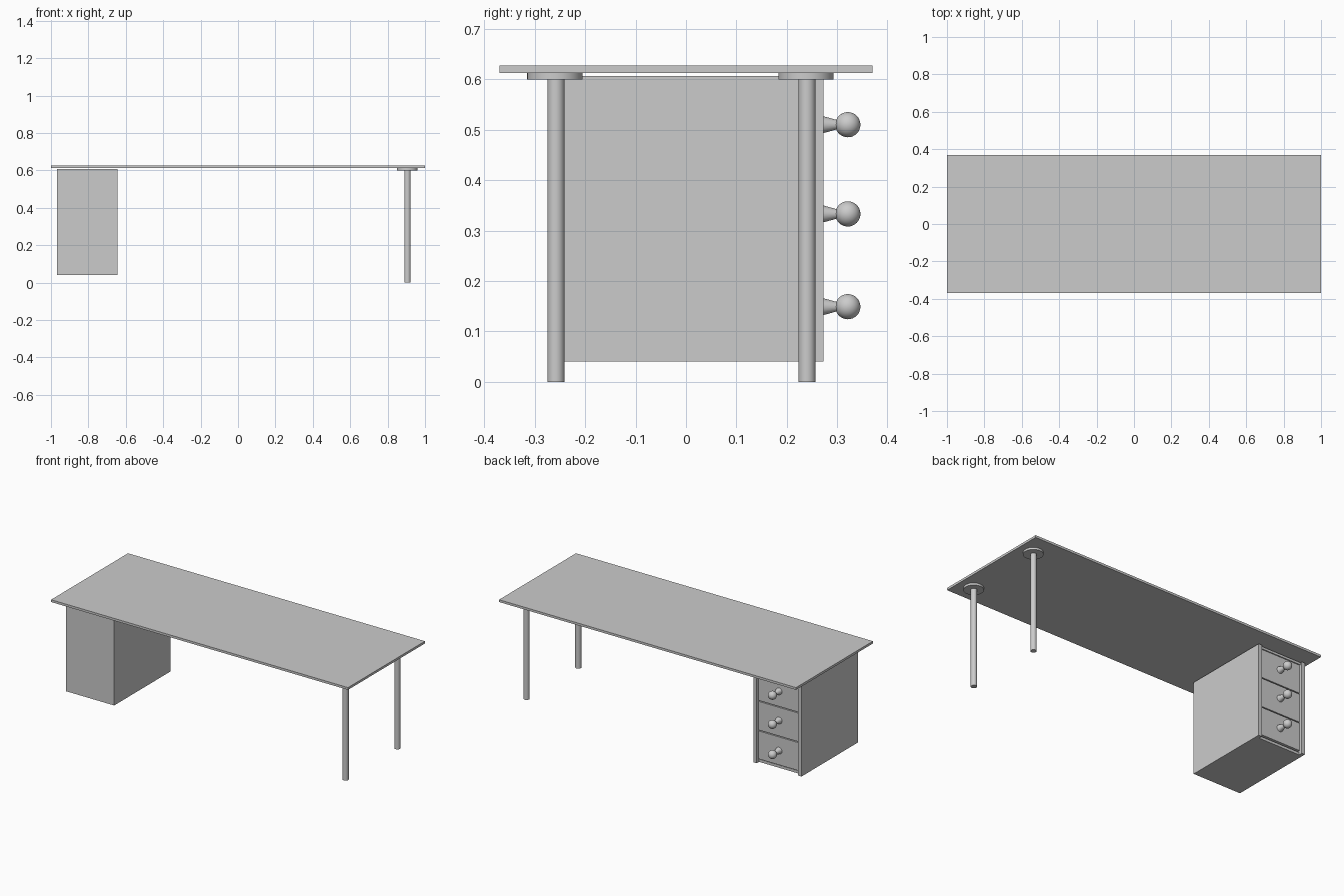
import bpy
from math import pi

if "Cube" in bpy.data.objects:
    bpy.data.objects.remove(bpy.data.objects["Cube"])


def box(name, x0, x1, y0, y1, z0, z1):
    bpy.ops.mesh.primitive_cube_add(size=1, location=((x0 + x1) / 2, (y0 + y1) / 2, (z0 + z1) / 2))
    ob = bpy.context.object
    ob.name = name
    ob.scale = (x1 - x0, y1 - y0, z1 - z0)
    bpy.ops.object.transform_apply(location=False, rotation=False, scale=True)
    return ob


def smooth(name):
    bpy.context.object.name = name
    bpy.ops.object.shade_smooth_by_angle(angle=0.6)


def cylinder(name, x, y, z0, z1, r):
    bpy.ops.mesh.primitive_cylinder_add(vertices=32, radius=r, depth=z1 - z0, location=(x, y, (z0 + z1) / 2))
    smooth(name)


# Desk top
box("desk_top", -1, 1, -0.37, 0.37, 0.613, 0.627)

# Round legs with mounting plates
for side, y in (("front", -0.258), ("back", 0.24)):
    cylinder(side + "_leg", 0.906, y, 0, 0.602, 0.017)
    cylinder(side + "_leg_plate", 0.906, y - 0.002, 0.6, 0.613, 0.055)

# Cabinet carcass
XL, XR, T = -0.969, -0.645, 0.022
YF, YB = -0.27, 0.273
box("cabinet_left_side", XL, XL + T, YF, YB, 0.04, 0.607)
box("cabinet_right_side", XR - T, XR, YF, YB, 0.04, 0.607)
box("cabinet_top", XL + T, XR - T, YF, 0.262, 0.593, 0.607)
box("cabinet_bottom", XL + T, XR - T, YF, 0.25, 0.04, 0.056)
box("cabinet_rear_panel", XL + T, XR - T, YF, YF + 0.015, 0.056, 0.593)

# Drawers with ball knobs on tapered stems
cx = (XL + XR) / 2
for i, (z0, z1, zk) in enumerate(((0.062, 0.232, 0.149), (0.238, 0.412, 0.333), (0.418, 0.591, 0.51))):
    box(f"drawer_{i + 1}", XL + T + 0.002, XR - T - 0.002, YF + 0.02, 0.258, z0, z1)
    bpy.ops.mesh.primitive_cone_add(vertices=24, radius1=0.021, radius2=0.008, depth=0.047,
                                    location=(cx, 0.2805, zk), rotation=(-pi / 2, 0, 0))
    smooth(f"knob_stem_{i + 1}")
    bpy.ops.mesh.primitive_uv_sphere_add(segments=32, ring_count=16, radius=0.025, location=(cx, 0.321, zk))
    smooth(f"knob_{i + 1}")
